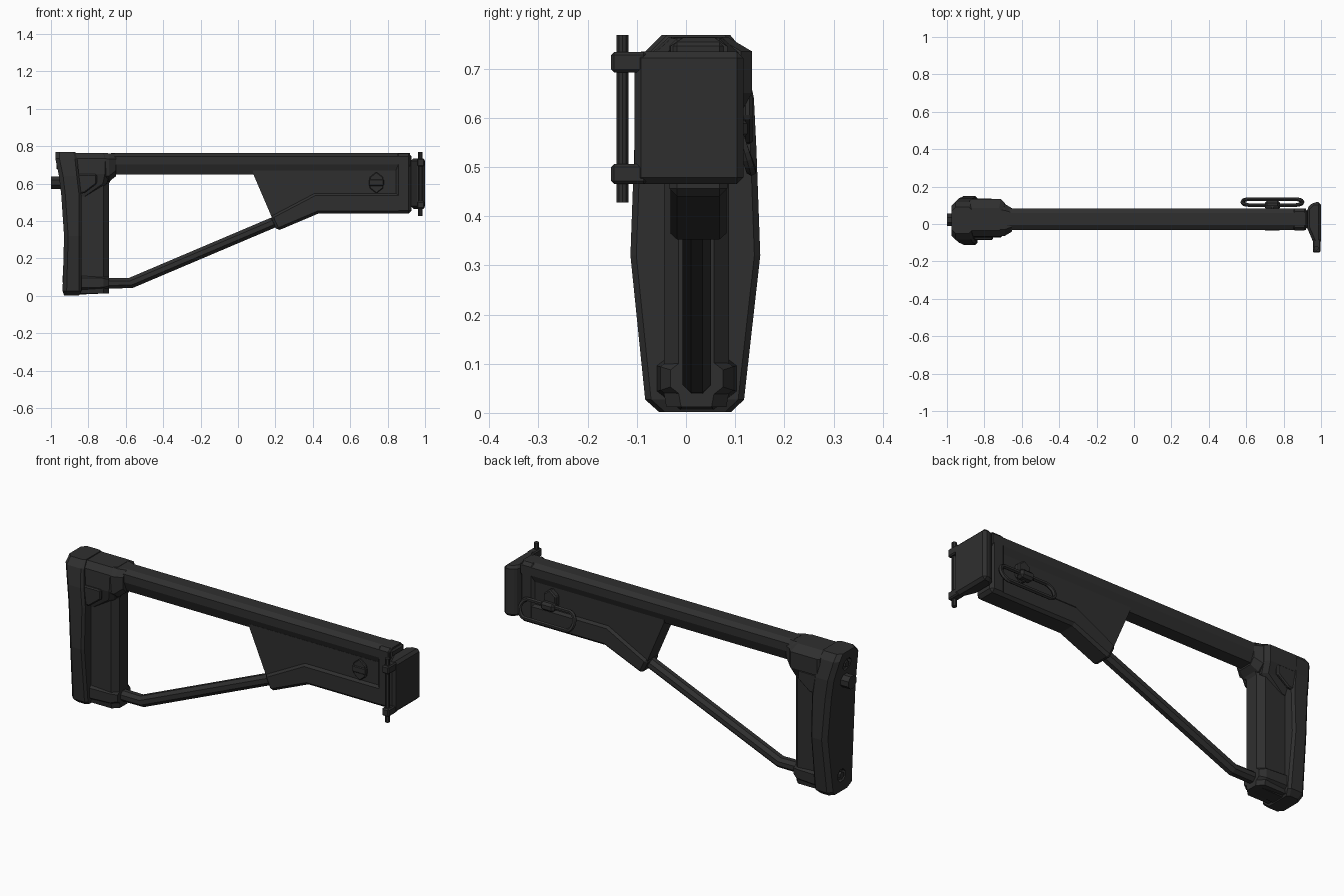
import bpy, bmesh, math
from mathutils import Vector

if "Cube" in bpy.data.objects:
    bpy.data.objects.remove(bpy.data.objects["Cube"])

CY = 0.022  # centre plane of the stock

dark = bpy.data.materials.new("dark gunmetal")
dark.diffuse_color = (0.028, 0.028, 0.028, 1)
dark.use_nodes = True
dark.node_tree.nodes["Principled BSDF"].inputs["Base Color"].default_value = dark.diffuse_color


def finish(name, bm, bevel=0.0):
    bmesh.ops.recalc_face_normals(bm, faces=bm.faces)
    me = bpy.data.meshes.new(name)
    bm.to_mesh(me)
    bm.free()
    me.materials.append(dark)
    ob = bpy.data.objects.new(name, me)
    bpy.context.collection.objects.link(ob)
    if bevel:
        m = ob.modifiers.new("bevel", 'BEVEL')
        m.width, m.segments, m.limit_method = bevel, 1, 'ANGLE'
        m.angle_limit = math.radians(35)
    return ob


def loft(name, rings, bevel=0.0, closed=False):
    """Skin a list of equal-length point rings, with end caps."""
    bm = bmesh.new()
    vs = [[bm.verts.new(p) for p in r] for r in rings]
    n = len(vs[0])
    pairs = list(zip(vs, vs[1:])) + ([(vs[-1], vs[0])] if closed else [])
    for a, b in pairs:
        for i in range(n):
            j = (i + 1) % n
            bm.faces.new((a[i], a[j], b[j], b[i]))
    if not closed:
        bm.faces.new(vs[0])
        bm.faces.new(vs[-1])
    return finish(name, bm, bevel)


def plate(name, xz, y0, y1, bevel=0.0):
    """Side profile extruded across the width."""
    return loft(name, [[(x, y, z) for x, z in xz] for y in (y0, y1)], bevel)


def box(name, x, y, z, bevel=0.0):
    return plate(name, [(x[0], z[0]), (x[1], z[0]), (x[1], z[1]), (x[0], z[1])], y[0], y[1], bevel)


def rod(name, path, r, sides=8, closed=False):
    """Round bar swept along a path of points."""
    path = [Vector(p) for p in path]
    n, rings = len(path), []
    ref = Vector((0, 1, 0)) if abs((path[1] - path[0]).normalized().y) < 0.8 else Vector((0, 0, 1))
    for i, p in enumerate(path):
        a = path[i - 1] if (i or closed) else p
        b = path[(i + 1) % n] if (i < n - 1 or closed) else p
        t = (b - a).normalized()
        u = (ref - t * ref.dot(t)).normalized()
        v = t.cross(u)
        rings.append([p + r * (u * math.cos(k) + v * math.sin(k))
                      for k in (2 * math.pi * (s + 0.5) / sides for s in range(sides))])
    return loft(name, rings, closed=closed)


def section(z, x0, x1, y0, y1, back, front):
    """Horizontal rectangle with chamfered back and front corners."""
    return [(x0, y0 + back, z), (x0 + back, y0, z), (x1 - front, y0, z), (x1, y0 + front, z),
            (x1, y1 - front, z), (x1 - front, y1, z), (x0 + back, y1, z), (x0, y1 - back, z)]


# butt pad, leaning back at the top
pad = loft("butt_pad", [section(*s, 0.022, 0.012) for s in (
    (0.002, -0.93, -0.85, -0.055, 0.092),
    (0.027, -0.938, -0.838, -0.083, 0.118),
    (0.32, -0.93, -0.838, -0.113, 0.151),
    (0.54, -0.945, -0.838, -0.105, 0.143),
    (0.64, -0.957, -0.85, -0.1, 0.138),
    (0.735, -0.977, -0.86, -0.083, 0.118),
    (0.768, -0.977, -0.87, -0.05, 0.09))])

# screw recesses in the back of the pad
for i, (x, z) in enumerate(((-0.968, 0.695), (-0.936, 0.09))):
    cut = rod(f"recess_cutter_{i}", [(x - 0.04, CY, z), (x + 0.02, CY, z)], 0.034, 8)
    cut.hide_render = True
    cut.hide_viewport = True
    m = pad.modifiers.new("recess", 'BOOLEAN')
    m.object, m.operation, m.solver = cut, 'DIFFERENCE', 'EXACT'
    rod(f"pad_screw_{i}", [(x - 0.002, CY, z), (x + 0.03, CY, z)], 0.018, 6)

# knob on the back of the pad
rod("pad_knob", [(-1.0, CY, 0.605), (-0.93, CY, 0.605)], 0.036, 8)

# upright column and the wider head above it
loft("column", [section(*s, 0.005, 0.03) for s in (
    (0.012, -0.86, -0.69, -0.04, 0.082),
    (0.04, -0.86, -0.69, -0.045, 0.087),
    (0.60, -0.86, -0.69, -0.045, 0.087),
    (0.66, -0.86, -0.66, -0.045, 0.087))])
loft("head", [section(*s, 0.01, 0.022) for s in (
    (0.53, -0.87, -0.80, -0.047, 0.09),
    (0.60, -0.88, -0.70, -0.062, 0.106),
    (0.65, -0.88, -0.69, -0.072, 0.134),
    (0.735, -0.88, -0.69, -0.066, 0.134),
    (0.764, -0.88, -0.70, -0.035, 0.085))])
# tapered socket from head to tube
loft("head_socket", [[(x, CY + sy * hy, z) for sy, z in
                      ((-1, z0 + c), (-0.6, z0), (0.6, z0), (1, z0 + c),
                       (1, z1 - c), (0.6, z1), (-0.6, z1), (-1, z1 - c))]
                     for x, hy, z0, z1, c in ((-0.72, 0.088, 0.61, 0.764, 0.03),
                                              (-0.69, 0.085, 0.61, 0.762, 0.03),
                                              (-0.652, 0.062, 0.64, 0.76, 0.03))])
# raised guard strips on both sides of the head
for side, y in (("front", -0.085), ("back", 0.115)):
    plate(f"head_rib_{side}", [(-0.88, 0.54), (-0.82, 0.55), (-0.755, 0.60), (-0.755, 0.65), (-0.88, 0.65)],
          y, y + 0.02, 0.006)

# main tube with undercut lower sides
TUBE = ((-0.032, 0.763), (-0.058, 0.745), (-0.058, 0.702), (-0.036, 0.648),
        (0.036, 0.648), (0.058, 0.702), (0.058, 0.745), (0.032, 0.763))
loft("main_tube", [[(x, CY + 0.004 + y, z) for y, z in TUBE] for x in (-0.68, 0.92)])

# lower strut, foot collar
rod("strut", [(-0.72, CY, 0.068), (-0.575, CY, 0.068), (0.25, CY, 0.418)], 0.031, 8)
loft("strut_collar", [[(x, CY + r * math.cos(a), 0.07 + 0.78 * r * math.sin(a))
                       for a in (math.pi / 4 * (k + 0.5) for k in range(8))]
                      for x, r in ((-0.85, 0.088), (-0.72, 0.08), (-0.69, 0.058))])

# web plate under the tube, and thicker lower rail holding the strut
plate("web_plate", [(0.08, 0.655), (0.185, 0.41), (0.42, 0.47), (0.88, 0.47), (0.88, 0.67), (0.08, 0.67)],
      -0.02, 0.07)
plate("lower_rail", [(0.172, 0.425), (0.21, 0.347), (0.43, 0.44), (0.92, 0.44),
                     (0.92, 0.55), (0.41, 0.55)], -0.032, 0.082, 0.014)
box("end_block", (0.843, 0.928), (-0.034, 0.084), (0.44, 0.762), 0.016)

# hinge block
HINGE = ((0.925, -0.02), (0.925, 0.085), (0.955, 0.115), (1.0, 0.118), (1.0, -0.105), (0.962, -0.105))
loft("hinge_block", [[(x, y, z) for x, y in HINGE] for z in (0.465, 0.735)], 0.014)
# hinge lugs and pin
for name, z in (("lower", (0.465, 0.506)), ("upper", (0.692, 0.734))):
    box(f"hinge_lug_{name}", (0.956, 0.997), (-0.152, -0.08), z, 0.006)
rod("hinge_pin", [(0.975, -0.129, 0.428), (0.975, -0.129, 0.768)], 0.0125, 10)

# sling mount through the web
HEX = [(0.74 + 0.042 * math.cos(a), 0.605 + 0.058 * math.sin(a))
       for a in (math.pi / 3 * (k + 0.5) for k in range(6))]
plate("mount_nut", HEX, -0.032, 0.0, 0.004)
box("mount_slot_bar", (0.70, 0.78), (-0.036, -0.01), (0.588, 0.622), 0.004)
plate("mount_boss", HEX, 0.06, 0.098, 0.006)
box("mount_clip", (0.70, 0.78), (0.075, 0.125), (0.555, 0.60), 0.012)

# hanging sling loop, tilted outward at the bottom
loop = []
for k in range(20):
    a = 2 * math.pi * (k + 0.5) / 20
    cx = 0.12 if math.cos(a) > 0 else -0.12
    s = math.sin(a)
    loop.append((0.74 + cx + 0.04 * math.cos(a), 0.117 - 0.016 * s, 0.537 + 0.045 * s))
rod("sling_loop", loop, 0.011, 6, closed=True)
